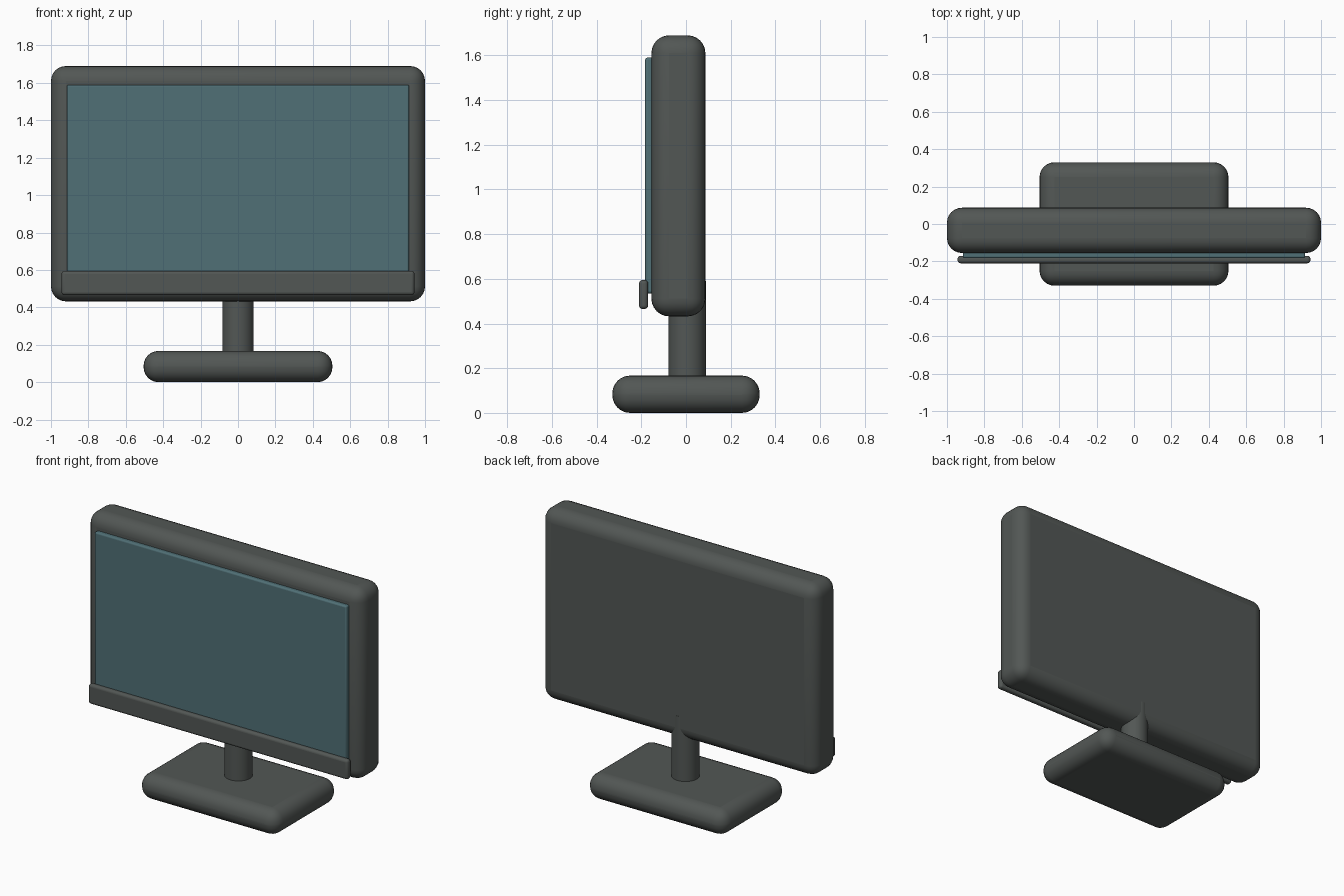
import bpy
import math

if "Cube" in bpy.data.objects:
    bpy.data.objects.remove(bpy.data.objects["Cube"])


def finish(ob, name, width, segments, material=None):
    """Name the part, round its edges and shade it smooth."""
    ob.name = name
    if width:
        bev = ob.modifiers.new("rounding", 'BEVEL')
        bev.width = width
        bev.segments = segments
        bev.limit_method = 'ANGLE'
    if material:
        ob.data.materials.append(material)
    bpy.ops.object.shade_smooth_by_angle(angle=math.radians(40))
    return ob


def rounded_box(name, x, y, z, width, segments=5, material=None):
    """Box from (min, max) ranges with rounded edges."""
    ranges = (x, y, z)
    bpy.ops.mesh.primitive_cube_add(size=1, location=[(a + b) / 2 for a, b in ranges])
    ob = bpy.context.object
    ob.scale = [b - a for a, b in ranges]
    bpy.ops.object.transform_apply(location=False, rotation=False, scale=True)
    return finish(ob, name, width, segments, material)


glass = bpy.data.materials.new("screen_teal")
glass.diffuse_color = (0.08, 0.16, 0.18, 1)
glass.use_nodes = True
glass.node_tree.nodes["Principled BSDF"].inputs["Base Color"].default_value = glass.diffuse_color
plastic = bpy.data.materials.new("dark_plastic")
plastic.diffuse_color = (0.085, 0.095, 0.09, 1)
plastic.use_nodes = True
plastic.node_tree.nodes["Principled BSDF"].inputs["Base Color"].default_value = plastic.diffuse_color

# Housing
rounded_box("housing", (-1, 1), (-0.155, 0.087), (0.432, 1.69), 0.08, 6, plastic)
# Display panel, slightly proud of the housing
rounded_box("screen", (-0.915, 0.915), (-0.183, -0.14), (0.535, 1.59), 0.01, 3, glass)
# Bar along the lower front edge
rounded_box("front_bar", (-0.943, 0.943), (-0.21, -0.17), (0.465, 0.595), 0.016, 4, plastic)
# Foot
rounded_box("base", (-0.505, 0.505), (-0.33, 0.33), (0, 0.167), 0.08, 6, plastic)

# Neck, running up into the back of the housing
bpy.ops.mesh.primitive_cylinder_add(vertices=48, radius=0.084, depth=0.49,
                                    location=(0, 0.005, 0.345))
finish(bpy.context.object, "neck", 0, 1, plastic)
